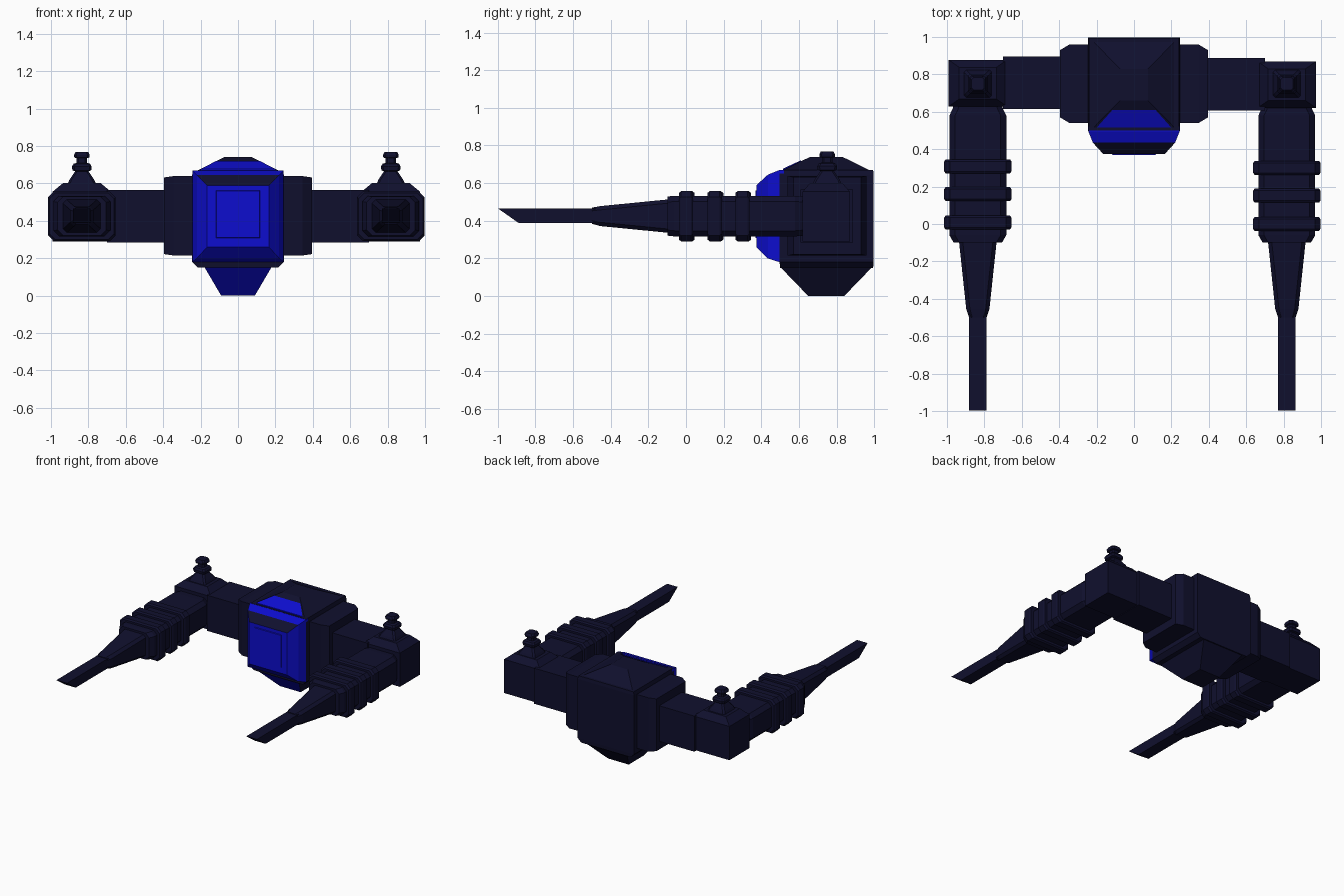
import bpy, bmesh


def make_mat(name, col):
    m = bpy.data.materials.new(name)
    m.diffuse_color = (*col, 1)
    return m


NAVY = make_mat("dark navy", (0.005, 0.005, 0.027))
BLUE = make_mat("bright blue", (0.004, 0.004, 0.62))


def loft(name, axis, rings, cut=0.0, blue=None):
    """Loft rings (t, centre a, centre b, half a, half b) along an axis.
    cut chamfers the corners; blue(face) picks the blue faces."""
    bm = bmesh.new()
    loops = []
    for t, a, b, ha, hb in rings:
        c = min(cut, ha * 0.4, hb * 0.4)
        if c:
            pts = [(ha - c, -hb), (ha, c - hb), (ha, hb - c), (ha - c, hb),
                   (c - ha, hb), (-ha, hb - c), (-ha, c - hb), (c - ha, -hb)]
        else:
            pts = [(ha, -hb), (ha, hb), (-ha, hb), (-ha, -hb)]
        loop = []
        for p, q in pts:
            p, q = a + p, b + q
            co = {"x": (t, p, q), "y": (p, t, q), "z": (p, q, t)}[axis]
            loop.append(bm.verts.new(co))
        loops.append(loop)
    n = len(loops[0])
    for l0, l1 in zip(loops, loops[1:]):
        for i in range(n):
            j = (i + 1) % n
            bm.faces.new((l0[i], l0[j], l1[j], l1[i]))
    bm.faces.new(loops[0])
    bm.faces.new(loops[-1])
    bmesh.ops.recalc_face_normals(bm, faces=bm.faces)
    bm.normal_update()
    if blue:
        for f in bm.faces:
            f.material_index = int(blue(f))
    me = bpy.data.meshes.new(name)
    bm.to_mesh(me)
    bm.free()
    me.materials.append(NAVY)
    me.materials.append(BLUE)
    ob = bpy.data.objects.new(name, me)
    bpy.context.collection.objects.link(ob)
    return ob


def all_blue(f):
    return True


# central hull
loft("hull", "z", [(0.15, 0, 0.747, 0.215, 0.247), (0.18, 0, 0.747, 0.245, 0.25),
                   (0.645, 0, 0.747, 0.245, 0.25), (0.67, 0, 0.747, 0.24, 0.247)])
# sloped roof and keel; the keel's front slope is blue
loft("roof", "z", [(0.665, 0, 0.745, 0.225, 0.238), (0.74, 0, 0.745, 0.075, 0.085)])
loft("keel", "z", [(0.0, 0, 0.745, 0.09, 0.095), (0.15, 0, 0.745, 0.178, 0.24)],
     blue=lambda f: f.normal.y < -0.4)
# blue plate on the front slope of the roof
loft("roof_window", "y", [(0.515, 0, 0.673, 0.2, 0.004), (0.61, 0, 0.717, 0.115, 0.004)],
     blue=all_blue)

# cockpit window with a dark brow, and its raised centre panel
loft("cockpit", "y", [(0.52, 0, 0.425, 0.244, 0.244), (0.495, 0, 0.425, 0.244, 0.244),
                      (0.435, 0, 0.4225, 0.22, 0.2225), (0.375, 0, 0.425, 0.165, 0.165)],
     blue=lambda f: not (f.normal.z > 0.5 and f.calc_center_median().y < 0.44))
loft("cockpit_panel", "y", [(0.38, 0, 0.435, 0.12, 0.13), (0.369, 0, 0.435, 0.115, 0.125)],
     blue=all_blue)

for side, s, cx, dy in (("left", -1, -0.835, 0.008), ("right", 1, 0.817, 0.0)):
    # shoulder collar and cross arm
    loft(side + "_shoulder", "x", [(s * 0.23, 0.75, 0.427, 0.21, 0.212),
                                   (s * 0.345, 0.75, 0.427, 0.21, 0.212),
                                   (s * 0.395, 0.75, 0.427, 0.18, 0.205)])
    loft(side + "_arm", "x", [(s * 0.38, 0.747 + dy, 0.425, 0.14, 0.14),
                              (s * 0.7, 0.747 + dy, 0.425, 0.14, 0.14)])
    # corner block with a sloped top
    y = 0.745 + dy
    loft(side + "_corner", "z", [(0.29, cx, y, 0.157, 0.125), (0.555, cx, y, 0.157, 0.125),
                                 (0.602, cx, y, 0.1, 0.085)])
    # stacked knob on the corner block
    loft(side + "_knob", "z", [(z, cx, 0.75, h, h) for z, h in (
        (0.6, 0.075), (0.62, 0.066), (0.665, 0.036), (0.67, 0.05), (0.69, 0.053),
        (0.705, 0.044), (0.71, 0.028), (0.735, 0.028), (0.738, 0.04), (0.752, 0.042),
        (0.768, 0.034))], cut=0.012)
    # forward pod with three raised bands
    loft(side + "_pod", "y", [(0.65, cx, 0.425, 0.125, 0.105), (0.615, cx, 0.425, 0.135, 0.105),
                              (0.58, cx, 0.425, 0.152, 0.108), (-0.06, cx, 0.425, 0.152, 0.108),
                              (-0.098, cx, 0.425, 0.13, 0.104)], cut=0.03)
    for i, by in enumerate((0.0, 0.152, 0.3)):
        by += dy
        loft(side + "_band_%d" % (i + 1), "y",
             [(by - 0.038, cx, 0.424, 0.172, 0.124), (by - 0.026, cx, 0.424, 0.18, 0.133),
              (by + 0.026, cx, 0.424, 0.18, 0.133), (by + 0.038, cx, 0.424, 0.172, 0.124)],
             cut=0.03)
    # taper narrowing to the prong
    loft(side + "_taper", "y", [(-0.08, cx, 0.425, 0.102, 0.09), (-0.455, cx, 0.425, 0.062, 0.053),
                                (-0.5, cx, 0.427, 0.047, 0.043)], cut=0.02)
    # prong with a slanted tip
    prong = loft(side + "_prong", "y", [(-0.45, cx, 0.427, 0.046, 0.038),
                                        (-0.998, cx, 0.427, 0.046, 0.038)])
    for v in prong.data.vertices:
        if v.co.y < -0.9 and v.co.z < 0.42:
            v.co.y = -0.89
